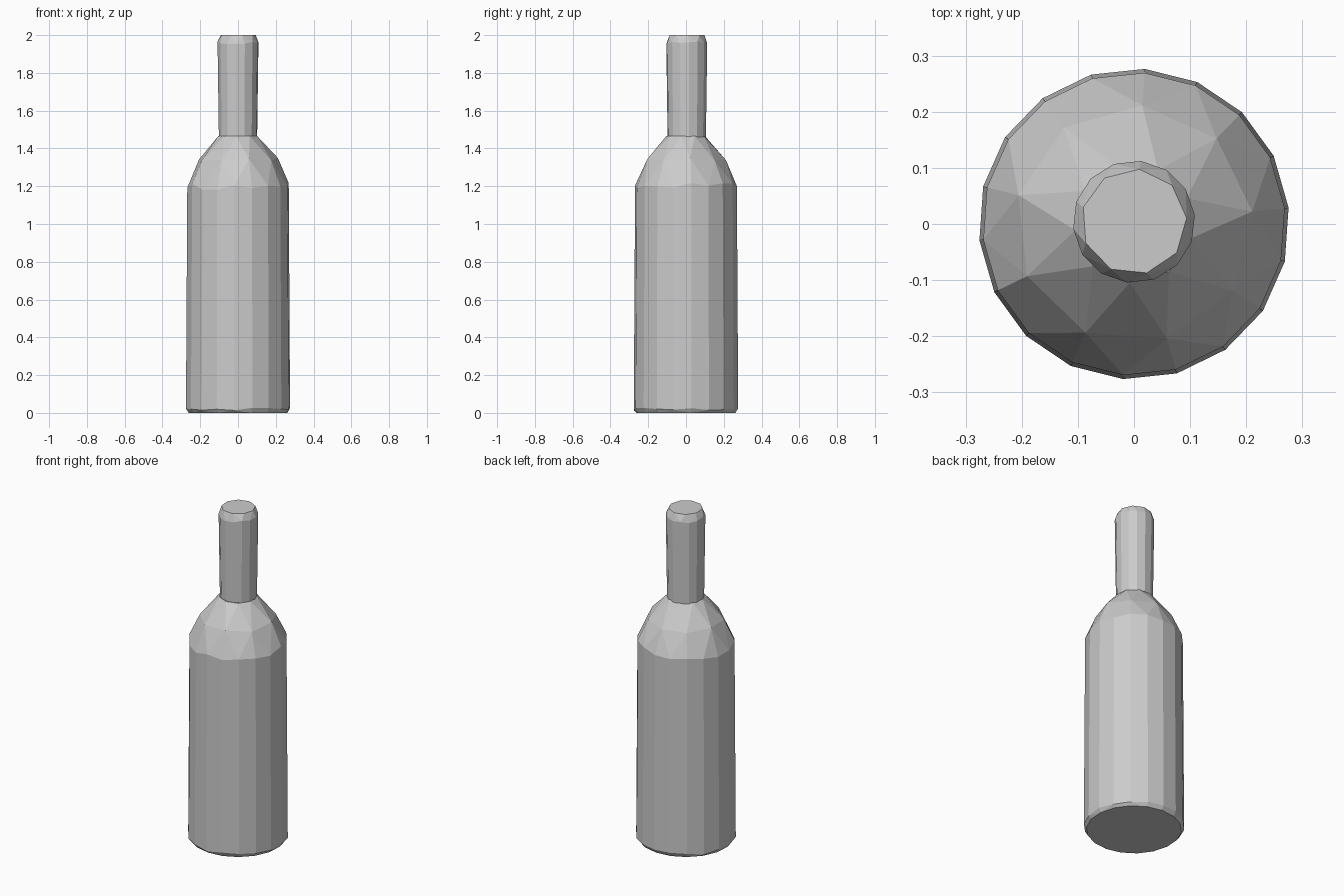
import bpy, bmesh, math, random

random.seed(4)
cube = bpy.data.objects.get("Cube")
if cube:
    bpy.data.objects.remove(cube)

glass = bpy.data.materials.new("grey glass")
glass.use_nodes = True
grey = (0.6, 0.6, 0.6, 1)
glass.diffuse_color = grey
glass.node_tree.nodes["Principled BSDF"].inputs["Base Color"].default_value = grey


def faceted_hull(name, rings, offset):
    """Wrap rings of (radius, height, sides, turn, wobble) in a convex faceted skin."""
    bm = bmesh.new()
    for radius, height, sides, turn, wobble in rings:
        for i in range(sides):
            a = math.tau * (i + turn) / sides
            z = height + random.uniform(-wobble, wobble)
            bm.verts.new((offset[0] + radius * math.cos(a),
                          offset[1] + radius * math.sin(a), z))
    hull = bmesh.ops.convex_hull(bm, input=bm.verts[:])
    loose = list(set(hull["geom_interior"] + hull["geom_unused"]))
    bmesh.ops.delete(bm, geom=[v for v in loose if isinstance(v, bmesh.types.BMVert)],
                     context="VERTS")
    # Merge the flat caps and wall panels
    bmesh.ops.dissolve_limit(bm, angle_limit=math.radians(2),
                             verts=bm.verts[:], edges=bm.edges[:])
    bmesh.ops.recalc_face_normals(bm, faces=bm.faces[:])
    mesh = bpy.data.meshes.new(name)
    bm.to_mesh(mesh)
    bm.free()
    mesh.materials.append(glass)
    obj = bpy.data.objects.new(name, mesh)
    bpy.context.collection.objects.link(obj)
    return obj


# Body with chipped base edge and a two-step shoulder
faceted_hull("bottle_body", [
    (0.262, 0.0, 18, 0.3, 0),
    (0.277, 0.02, 18, 0.3, 0.008),
    (0.27, 1.2, 18, 0.3, 0.02),
    (0.212, 1.34, 9, 0.15, 0.01),
    (0.105, 1.465, 9, 0.65, 0),
], (0, 0))

# Neck with a softened rim
faceted_hull("bottle_neck", [
    (0.102, 1.46, 14, 0.25, 0),
    (0.109, 1.96, 14, 0.25, 0.008),
    (0.094, 2.0, 9, 0.1, 0),
], (0, 0.004))
